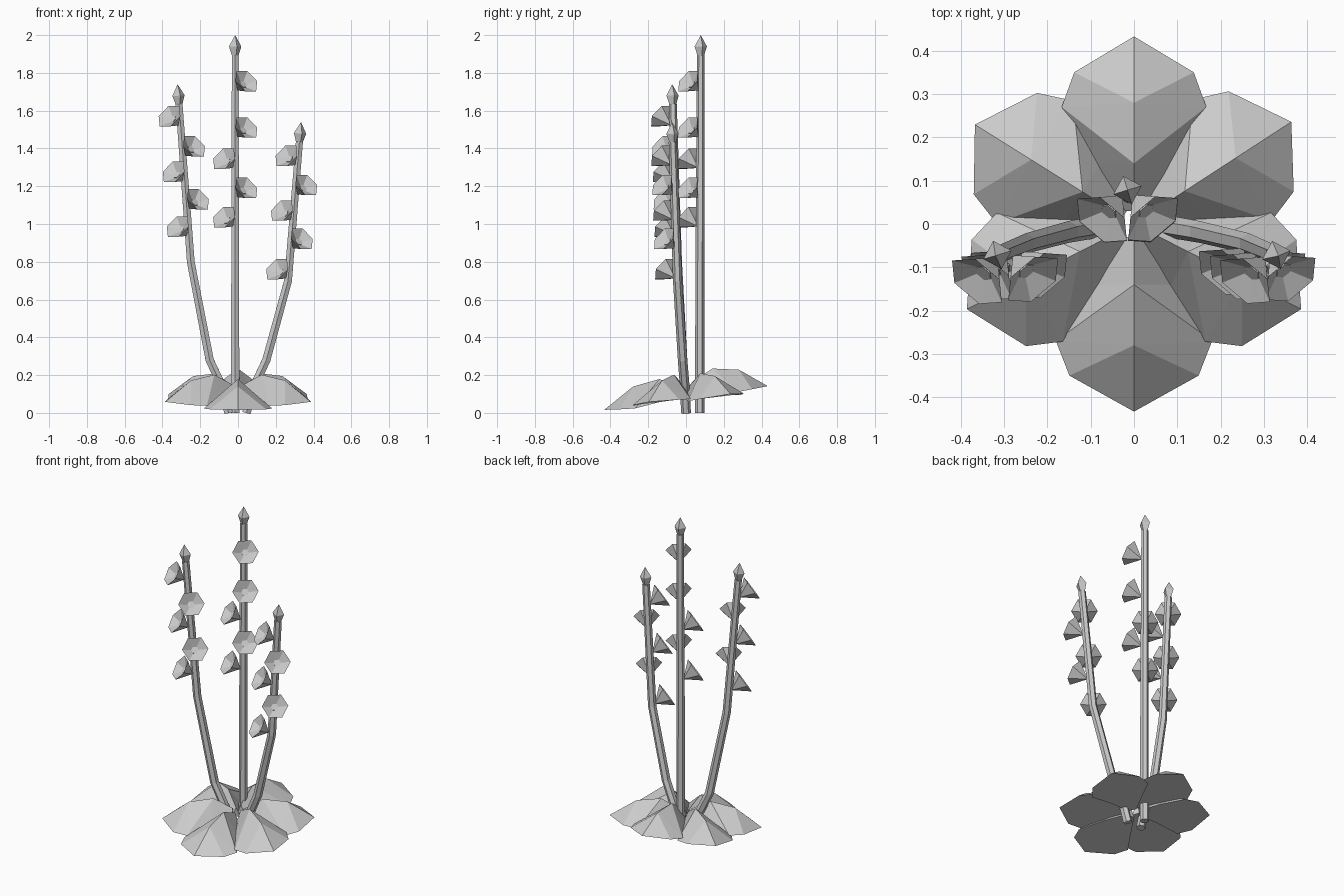
import bpy, bmesh, math
from mathutils import Vector

cube = bpy.data.objects.get("Cube")
if cube:
    bpy.data.objects.remove(cube)

GREY = (0.6, 0.6, 0.6, 1)
mat = bpy.data.materials.new("plain grey")
mat.use_nodes = True
mat.diffuse_color = GREY
mat.node_tree.nodes["Principled BSDF"].inputs["Base Color"].default_value = GREY


def finish(name, bm):
    bmesh.ops.recalc_face_normals(bm, faces=bm.faces)
    mesh = bpy.data.meshes.new(name)
    bm.to_mesh(mesh)
    bm.free()
    mesh.materials.append(mat)
    obj = bpy.data.objects.new(name, mesh)
    bpy.context.collection.objects.link(obj)


def loft(name, sections, sides, side_hint):
    """Skin (centre, axis, radius) sections; a zero radius closes to a point."""
    bm = bmesh.new()
    rings = []
    for centre, axis, radius in sections:
        centre, axis = Vector(centre), Vector(axis).normalized()
        if radius == 0:
            rings.append([bm.verts.new(centre)] * sides)
            continue
        u = (Vector(side_hint) - axis * axis.dot(Vector(side_hint))).normalized()
        v = axis.cross(u)
        angles = [math.tau * i / sides for i in range(sides)]
        rings.append([bm.verts.new(centre + (u * math.cos(a) + v * math.sin(a)) * radius)
                      for a in angles])
    for low, high in zip(rings, rings[1:]):
        for i in range(sides):
            j = (i + 1) % sides
            bm.faces.new(list(dict.fromkeys((low[i], low[j], high[j], high[i]))))
    if sections[0][2]:
        bm.faces.new(rings[0][::-1])
    if sections[-1][2]:
        bm.faces.new(rings[-1])
    finish(name, bm)


def make_stalk(name, path):
    """Bent stem with a pointed bud on its end."""
    pts = [Vector(p) for p in path]
    sections = []
    for i, p in enumerate(pts):
        axis = pts[min(i + 1, len(pts) - 1)] - pts[max(i - 1, 0)]
        sections.append((p, axis, 0.026 - 0.006 * p.z / 2))
    loft(name + "_stem", sections, 6, (0, 1, 0))

    top, axis = pts[-1], (pts[-1] - pts[-2]).normalized()
    loft(name + "_bud", [(top - axis * 0.01, axis, 0.016), (top + axis * 0.045, axis, 0.034),
                         (top + axis * 0.105, axis, 0)], 4, (1, 0.3, 0))


def stem_point(path, z):
    """Point on the stem at a given height."""
    for a, b in zip(path, path[1:]):
        if a[2] <= z <= b[2]:
            return Vector(a).lerp(Vector(b), (z - a[2]) / (b[2] - a[2]))
    return Vector(path[-1])


def make_flower(name, root, side):
    """Six-sided bell with a dished mouth and a small pistil."""
    yaw, pitch = math.radians(40), math.radians(34)
    axis = Vector((side * math.sin(yaw) * math.cos(pitch),
                   -math.cos(yaw) * math.cos(pitch), math.sin(pitch)))
    hint = Vector((0, 0, 1)).cross(axis)
    loft(name + "_bell", [(root, axis, 0), (root + axis * 0.088, axis, 0.075),
                          (root + axis * 0.045, axis, 0)], 6, hint)
    loft(name + "_pistil", [(root + axis * 0.045, axis, 0.02),
                            (root + axis * 0.06, axis, 0.021)], 6, hint)


# Stalks with flowers, given as (height of the bell mouth, side it faces)
stalks = {
    "middle_stalk": ([(-0.015, 0.073, 0), (-0.015, 0.074, 0.8), (-0.015, 0.078, 1.895)],
                     [(1.755, 1), (1.51, 1), (1.345, -1), (1.19, 1), (1.035, -1)]),
    "right_stalk": ([(-0.05, 0, 0), (-0.08, -0.006, 0.13), (-0.15, -0.018, 0.28),
                     (-0.25, -0.045, 0.8), (-0.312, -0.07, 1.635)],
                    [(1.57, -1), (1.41, 1), (1.275, -1), (1.13, 1), (0.985, -1)]),
    "left_stalk": ([(0.045, 0, 0), (0.08, -0.006, 0.13), (0.15, -0.018, 0.28),
                    (0.265, -0.045, 0.7), (0.325, -0.07, 1.435)],
                   [(1.36, -1), (1.205, 1), (1.07, -1), (0.92, 1), (0.76, -1)]),
}
for name, (path, flowers) in stalks.items():
    make_stalk(name, path)
    for n, (z, side) in enumerate(flowers, 1):
        root = stem_point(path, z - 0.048) + Vector((side * 0.012, -0.01, 0))
        make_flower(f"{name}_flower_{n}", root, side)

# Domed leaves with a raised midrib and flat underside, as (along, across, height)
RIB = [(0.03, 0, 0.15), (0.14, 0, 0.21), (0.28, 0, 0.187), (0.433, 0, 0.082)]
EDGE = [(0.03, 0.025, 0.09), (0.14, 0.09, 0.088), (0.27, 0.167, 0.07), (0.35, 0.138, 0.075)]


def make_leaf(name, degrees, lift, width):
    c, s = math.cos(math.radians(degrees)), math.sin(math.radians(degrees))
    bm = bmesh.new()

    def vert(p, flip=1):
        across = p[1] * flip * width
        x, y = p[0] * c - across * s, p[0] * s + across * c
        return bm.verts.new((x, y, p[2] + lift + 0.12 * y))  # the rosette leans forward

    rib = [vert(p) for p in RIB]
    sides = [[vert(p, flip) for p in EDGE] for flip in (1, -1)]
    for e in sides:
        bm.faces.new((rib[0], rib[1], e[1], e[0]))
        bm.faces.new((rib[1], e[2], e[1]))
        bm.faces.new((rib[1], rib[2], e[2]))
        bm.faces.new((rib[2], e[3], e[2]))
        bm.faces.new((rib[2], rib[3], e[3]))
    bm.faces.new((rib[0], sides[0][0], sides[1][0]))
    bm.faces.new(sides[0] + [rib[3]] + sides[1][::-1])
    finish(name, bm)


for name, degrees, lift, width in (
        ("back", 90, 0.008, 1), ("back_left", 33, -0.01, 1), ("front_left", -27, 0, 1),
        ("front", -90, -0.014, 1.08), ("front_right", 207, 0, 1), ("back_right", 148, -0.01, 1)):
    make_leaf(name + "_leaf", degrees, lift, width)
